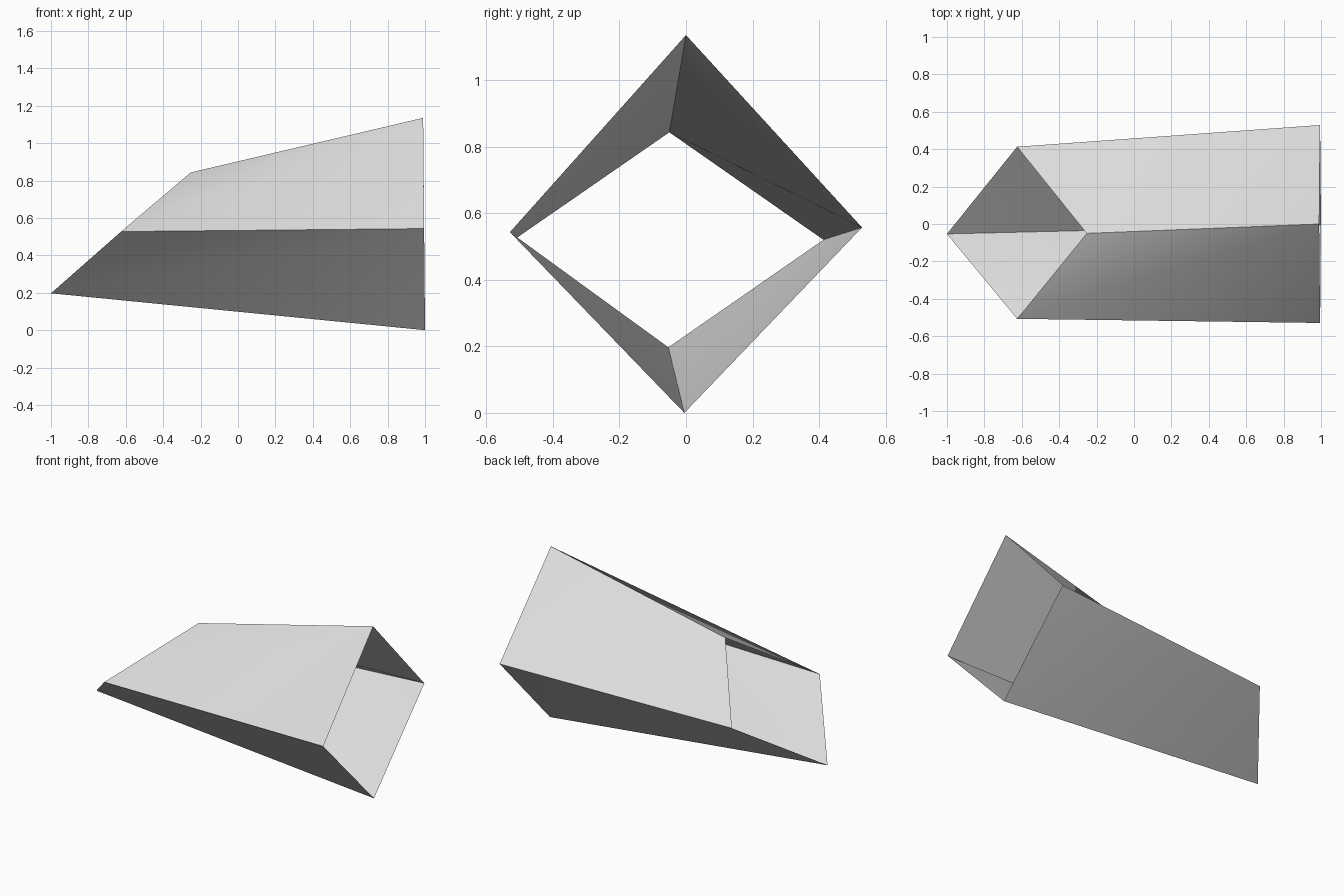
import bpy
import bmesh
import math

cube = bpy.data.objects.get("Cube")
if cube:
    bpy.data.objects.remove(cube, do_unlink=True)

# Single light grey colour
GREY = (0.72, 0.72, 0.72, 1)
grey = bpy.data.materials.new("light_grey")
grey.use_nodes = True
grey.diffuse_color = GREY
grey.node_tree.nodes["Principled BSDF"].inputs["Base Color"].default_value = GREY

# Rims of the open tube: top, back, bottom, front corners
WIDE_RIM = [(0.99, 0.0, 1.135), (0.995, 0.529, 0.557), (1.0, -0.005, 0.0), (0.995, -0.529, 0.543)]
SLANTED_RIM = [(-0.253, -0.05, 0.843), (-0.625, 0.413, 0.52), (-1.0, -0.053, 0.197), (-0.625, -0.507, 0.527)]

bm = bmesh.new()
wide = [bm.verts.new(p) for p in WIDE_RIM]
slanted = [bm.verts.new(p) for p in SLANTED_RIM]

# Four sides, wound to face outwards; each is slightly twisted,
# so it folds from its second wide corner to its first slanted corner
for i in range(4):
    j = (i + 1) % 4
    bm.faces.new((wide[j], wide[i], slanted[i]))
    bm.faces.new((wide[j], slanted[i], slanted[j]))

mesh = bpy.data.meshes.new("open_square_tube")
bm.to_mesh(mesh)
bm.free()
mesh.materials.append(grey)
tube = bpy.data.objects.new("open_square_tube", mesh)
bpy.context.collection.objects.link(tube)

# Smooth across the shallow folds, sharp at the corners
bpy.ops.object.select_all(action="DESELECT")
tube.select_set(True)
bpy.context.view_layer.objects.active = tube
bpy.ops.object.shade_smooth_by_angle(angle=math.radians(30))
